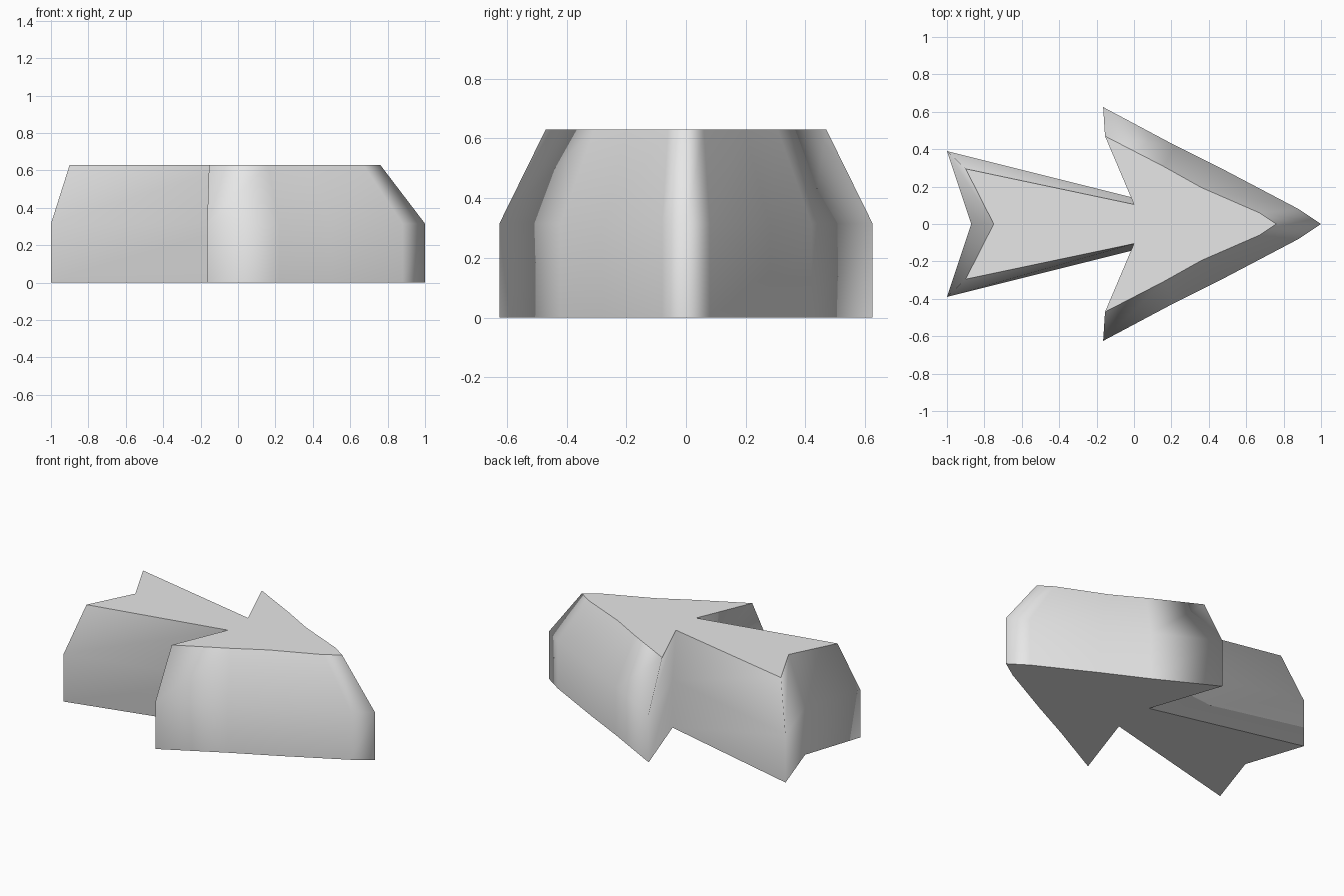
import bpy
import bmesh

cube = bpy.data.objects.get("Cube")
if cube:
    bpy.data.objects.remove(cube, do_unlink=True)

# Half outlines from tip to tail notch: full body and narrower top face
BODY = [(1, 0), (0.88, 0.08), (0.5, 0.28), (0.22, 0.42), (-0.165, 0.625),
        (0, 0.14), (-1, 0.39), (-0.87, 0)]
TOP = [(0.76, 0), (0.67, 0.06), (0.36, 0.195), (0.16, 0.307), (-0.155, 0.47),
       (0, 0.105), (-0.9, 0.295), (-0.75, 0)]


def mirrored(half):
    """Close a half outline by mirroring it across the x axis."""
    return half + [(x, -y) for x, y in reversed(half[1:-1])]


# Stack the outlines: upright lower wall, then a chamfer up to the top
bm = bmesh.new()
rings = []
for half, z in ((BODY, 0), (BODY, 0.315), (TOP, 0.63)):
    rings.append([bm.verts.new((x, y, z)) for x, y in mirrored(half)])

for low, high in zip(rings, rings[1:]):
    n = len(low)
    for i in range(n):
        j = (i + 1) % n
        wall = bm.faces.new((low[i], low[j], high[j], high[i]))
        wall.smooth = True

# Flat caps with crisp rims
for cap in (list(reversed(rings[0])), rings[-1]):
    face = bm.faces.new(cap)
    for edge in face.edges:
        edge.smooth = False

bmesh.ops.recalc_face_normals(bm, faces=bm.faces)
mesh = bpy.data.meshes.new("arrow")
bm.to_mesh(mesh)
bm.free()

# Single light grey finish
grey = bpy.data.materials.new("light grey")
grey.use_nodes = True
grey.diffuse_color = (0.8, 0.8, 0.8, 1)
grey.node_tree.nodes["Principled BSDF"].inputs["Base Color"].default_value = (0.8, 0.8, 0.8, 1)
mesh.materials.append(grey)

arrow = bpy.data.objects.new("arrow", mesh)
bpy.context.collection.objects.link(arrow)
